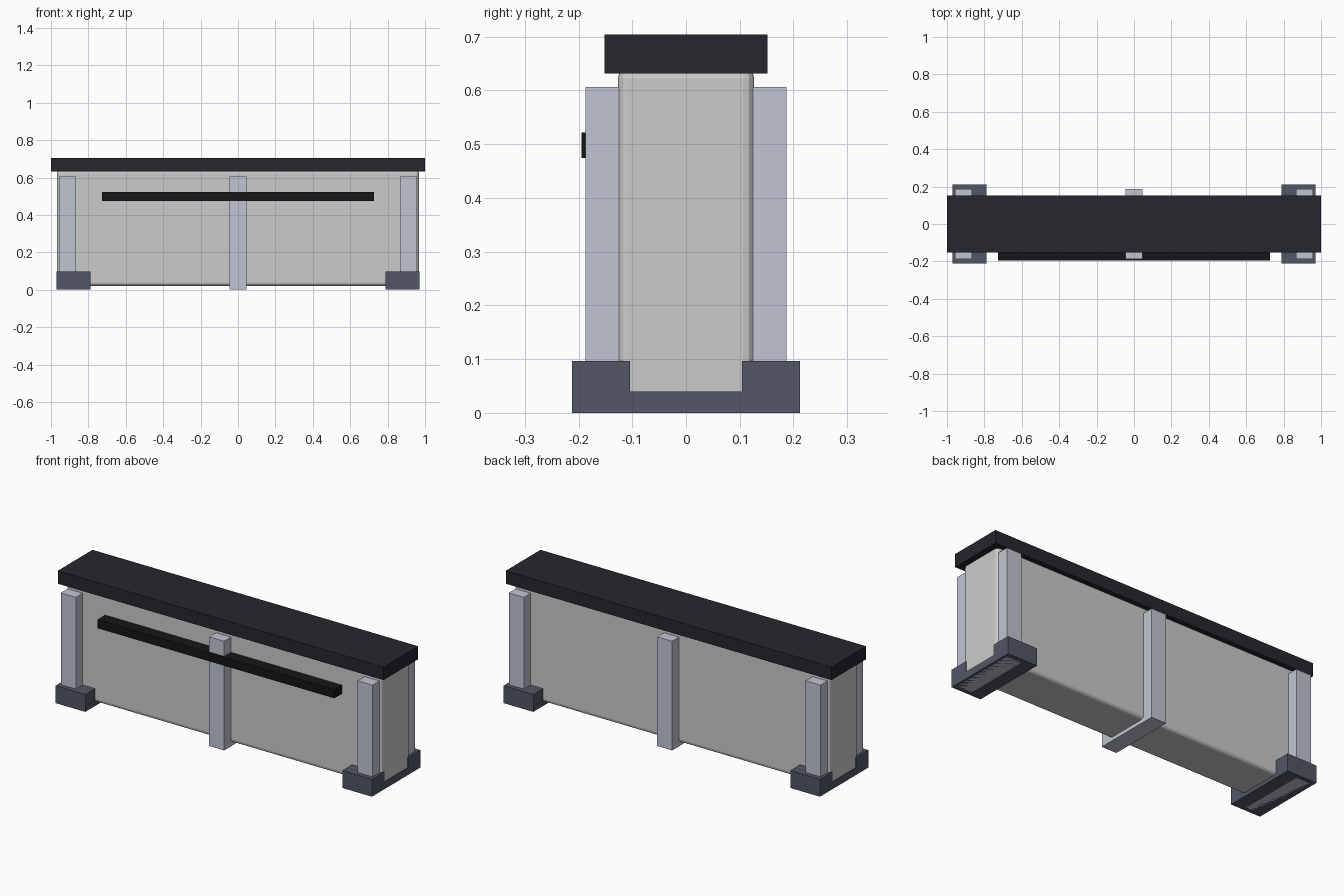
import bpy, bmesh

if "Cube" in bpy.data.objects:
    bpy.data.objects.remove(bpy.data.objects["Cube"])


def material(name, rgb):
    m = bpy.data.materials.new(name)
    m.diffuse_color = (*rgb, 1)
    m.use_nodes = True
    m.node_tree.nodes["Principled BSDF"].inputs["Base Color"].default_value = m.diffuse_color
    return m


DARK = material("dark_lid", (0.019, 0.019, 0.027))
BLACK = material("black_bar", (0.008, 0.008, 0.009))
SLATE = material("slate", (0.085, 0.095, 0.135))
STEEL = material("pale_steel", (0.53, 0.56, 0.65))


def finish(name, bm, mat):
    bmesh.ops.recalc_face_normals(bm, faces=bm.faces)
    mesh = bpy.data.meshes.new(name)
    bm.to_mesh(mesh)
    bm.free()
    ob = bpy.data.objects.new(name, mesh)
    bpy.context.collection.objects.link(ob)
    if mat:
        mesh.materials.append(mat)
    return ob


def box(name, lo, hi, mat=None):
    bm = bmesh.new()
    bmesh.ops.create_cube(bm, size=1)
    for v in bm.verts:
        v.co = [(a + b) / 2 + c * (b - a) for a, b, c in zip(lo, hi, v.co)]
    return finish(name, bm, mat)


def u_frame(name, x0, x1, outer, inner, floor, top, mat):
    """U-shaped cradle: a profile in the YZ plane extruded along X."""
    profile = [(-outer, 0), (outer, 0), (outer, top), (inner, top),
               (inner, floor), (-inner, floor), (-inner, top), (-outer, top)]
    bm = bmesh.new()
    face = bm.faces.new([bm.verts.new((x0, y, z)) for y, z in profile])
    ext = bmesh.ops.extrude_face_region(bm, geom=[face])
    moved = [g for g in ext["geom"] if isinstance(g, bmesh.types.BMVert)]
    bmesh.ops.translate(bm, verts=moved, vec=(x1 - x0, 0, 0))
    return finish(name, bm, mat)


# Main body with softened edges
body = box("body", (-0.968, -0.127, 0.02), (0.968, 0.127, 0.642))
bevel = body.modifiers.new("rounded_edges", "BEVEL")
bevel.width = 0.02
bevel.segments = 3

# Lid slab
box("lid", (-1, -0.152, 0.632), (1, 0.152, 0.704), DARK)

# Front rail
box("front_rail", (-0.727, -0.194, 0.474), (0.727, -0.127, 0.522), BLACK)

# Straps wrapping under the body
for label, x in (("left", -0.911), ("middle", 0), ("right", 0.911)):
    u_frame(label + "_strap", x - 0.046, x + 0.046, 0.187, 0.122, 0.03, 0.606, STEEL)

# Feet at both ends
for label, x in (("left", -0.88), ("right", 0.88)):
    u_frame(label + "_foot", x - 0.091, x + 0.091, 0.212, 0.104, 0.04, 0.097, SLATE)
